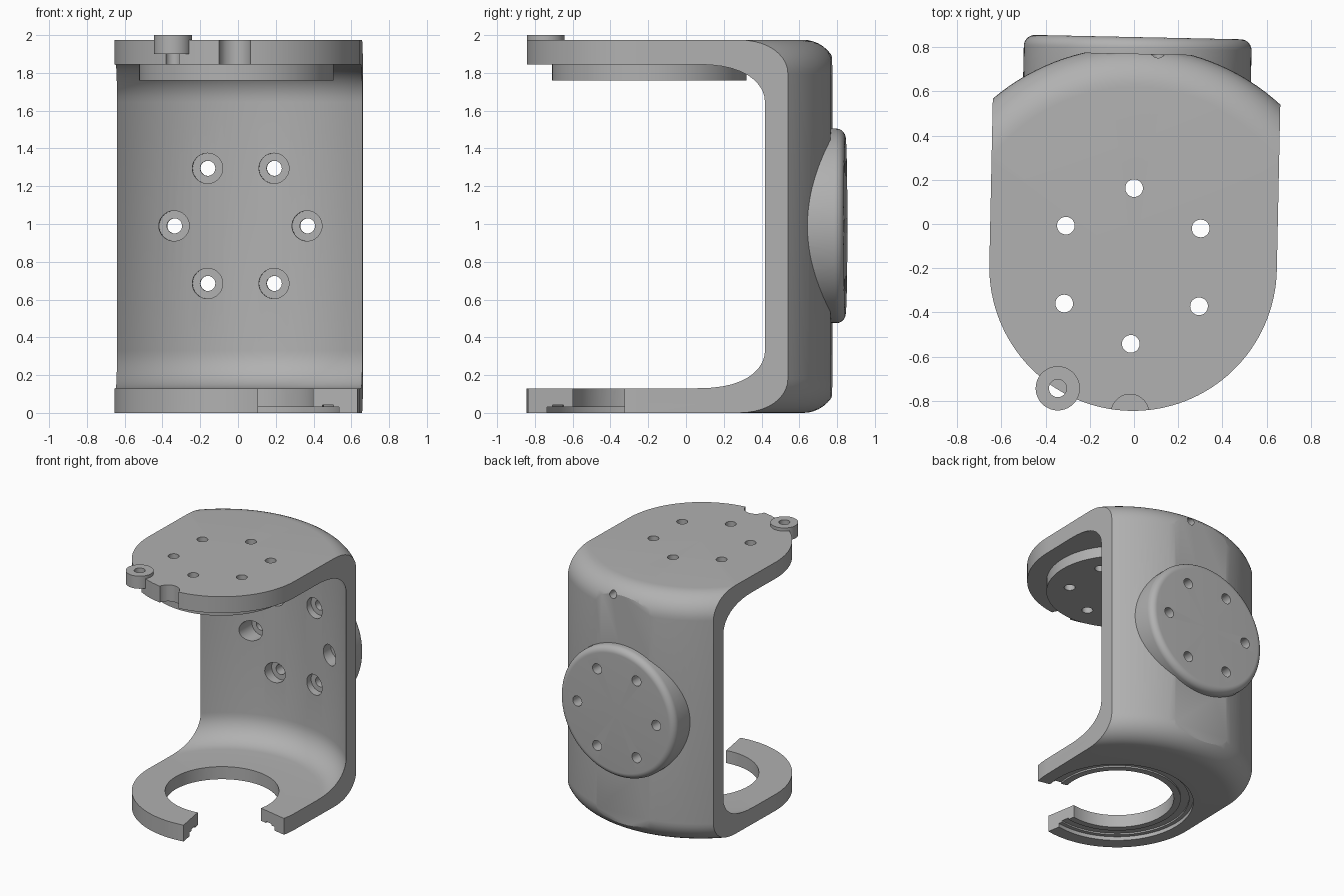
import bpy, bmesh
from math import sin, cos, pi, radians
from mathutils import Matrix, Vector

cube = bpy.data.objects.get("Cube")
if cube:
    bpy.data.objects.remove(cube, do_unlink=True)

grey = bpy.data.materials.new("plain grey")
grey.use_nodes = True
colour = (0.44, 0.44, 0.44, 1)
grey.diffuse_color = colour
grey.node_tree.nodes["Principled BSDF"].inputs["Base Color"].default_value = colour

HEIGHT, PLATE, HALF = 1.975, 0.13, 0.65
AXIS_Y = -0.18          # axis of the curved wall
HUB_Y = -0.195          # centre of the plates
BOSS_Z = 0.99


def make(name, bm):
    bmesh.ops.recalc_face_normals(bm, faces=bm.faces)
    mesh = bpy.data.meshes.new(name)
    bm.to_mesh(mesh)
    bm.free()
    obj = bpy.data.objects.new(name, mesh)
    bpy.context.collection.objects.link(obj)
    mesh.materials.append(grey)
    return obj


def prism(name, outline, z0, z1):
    bm = bmesh.new()
    face = bm.faces.new([bm.verts.new((x, y, z0)) for x, y in outline])
    top = bmesh.ops.extrude_face_region(bm, geom=[face])["geom"]
    verts = [v for v in top if isinstance(v, bmesh.types.BMVert)]
    bmesh.ops.translate(bm, verts=verts, vec=(0, 0, z1 - z0))
    return make(name, bm)


def arc(x, y, r, a0, a1, steps):
    angles = [radians(a0 + (a1 - a0) * i / steps) for i in range(steps + 1)]
    return [(x + r * cos(a), y + r * sin(a)) for a in angles]


def disc(name, x, y, r, z0, z1, steps=64):
    return prism(name, arc(x, y, r, 0, 360, steps)[:-1], z0, z1)


def rounded_drum(name, r, z0, z1, fillet0, fillet1, steps=128):
    """Upright cylinder with rounded rims, lathed about its axis."""
    profile = [(0, z0)]
    profile += arc(r - fillet0, z0 + fillet0, fillet0, -90, 0, 10) if fillet0 else [(r, z0)]
    profile += arc(r - fillet1, z1 - fillet1, fillet1, 0, 90, 10) + [(0, z1)]
    bm = bmesh.new()
    verts = [bm.verts.new((x, 0, z)) for x, z in profile]
    edges = [bm.edges.new(pair) for pair in zip(verts, verts[1:])]
    bmesh.ops.spin(bm, geom=verts + edges, cent=(0, 0, 0), axis=(0, 0, 1),
                   angle=2 * pi, steps=steps)
    bmesh.ops.remove_doubles(bm, verts=bm.verts, dist=1e-4)
    return make(name, bm)


def face_back(obj, x, y, z):
    """Turn an upright part so that its top points to the back."""
    obj.data.transform(Matrix.Translation((x, y, z)) @ Matrix.Rotation(-pi / 2, 4, "X"))
    return obj


def combine(target, tool, operation):
    mod = target.modifiers.new(operation.lower(), "BOOLEAN")
    mod.operation, mod.solver, mod.object = operation, "EXACT", tool
    bpy.context.view_layer.objects.active = target
    bpy.ops.object.modifier_apply(modifier=mod.name)
    bpy.data.objects.remove(tool, do_unlink=True)


def cut(target, tool):
    combine(target, tool, "DIFFERENCE")


def at_axis(obj):
    obj.data.transform(Matrix.Translation((0, AXIS_Y, 0)))
    return obj


# curved body trimmed to the plan outline with a flat back
bracket = at_axis(rounded_drum("c_bracket", 0.98, 0, HEIGHT, 0.18, 0.18))
plan = arc(0, HUB_Y, HALF, -180, 0, 64) + [(HALF, 0.77), (-HALF, 0.77)]
combine(bracket, prism("plan", plan, -0.1, 2.1), "INTERSECT")

# round mounting boss on the back
boss = face_back(rounded_drum("boss", 0.515, 0, 0.445, 0, 0.05, 96), 0, 0.4, BOSS_Z)
combine(bracket, boss, "UNION")

# hollow between the two plates
cut(bracket, at_axis(rounded_drum("hollow", 0.893, PLATE, HEIGHT - PLATE, 0.2, 0.2)))

# counterbored boss holes
for x, z in arc(0, BOSS_Z, 0.352, 0, 300, 5):
    cut(bracket, face_back(disc("bore", 0, 0, 0.04, 0, 0.7, 32), x, 0.3, z))
    cut(bracket, face_back(disc("counterbore", 0, 0, 0.08, 0, 0.46, 40), x, 0.3, z))

# small blind hole in the upper back edge
cut(bracket, face_back(disc("back_hole", 0, 0, 0.03, 0, 0.4, 24), 0.09, 0.55, 1.88))

# bottom plate: ring opening, front gap and stepped recess underneath
cut(bracket, disc("opening", 0, HUB_Y, 0.41, -0.1, 0.3, 96))
gap = [(0, HUB_Y)] + arc(0, HUB_Y, 1.0, -79, -10.5, 8)
cut(bracket, prism("gap", gap, -0.1, 0.3))
cut(bracket, disc("recess", 0, HUB_Y, 0.55, -0.1, 0.03, 96))
groove = disc("groove", 0, HUB_Y, 0.52, -0.1, 0.042, 96)
cut(groove, disc("groove_core", 0, HUB_Y, 0.46, -0.2, 0.2, 96))
cut(bracket, groove)

# top plate: front notch and pierced lug
cut(bracket, disc("notch", 0, -0.855, 0.085, 1.7, 2.1, 40))
lug_x, lug_y = -0.329, -0.75
combine(bracket, disc("lug", lug_x, lug_y, 0.1, 1.9, 2.0, 48), "UNION")
cut(bracket, disc("lug_hole", lug_x, lug_y, 0.04, 1.7, 2.1, 32))

# disc under the top plate, drilled together with it
top_disc = disc("top_disc", -0.005, HUB_Y, 0.515, 1.76, HEIGHT - PLATE, 96)
for part in (bracket, top_disc):
    for x, y in arc(-0.003, -0.19, 0.352, 30, 330, 5):
        cut(part, disc("plate_hole", x, y, 0.04, 1.6, 2.1, 32))

# slight turn of the whole bracket, then smooth shading
for part in (bracket, top_disc):
    part.data.transform(Matrix.Rotation(radians(-1.2), 4, "Z"))
    bpy.ops.object.select_all(action="DESELECT")
    part.select_set(True)
    bpy.context.view_layer.objects.active = part
    bpy.ops.object.shade_smooth_by_angle(angle=radians(30))
